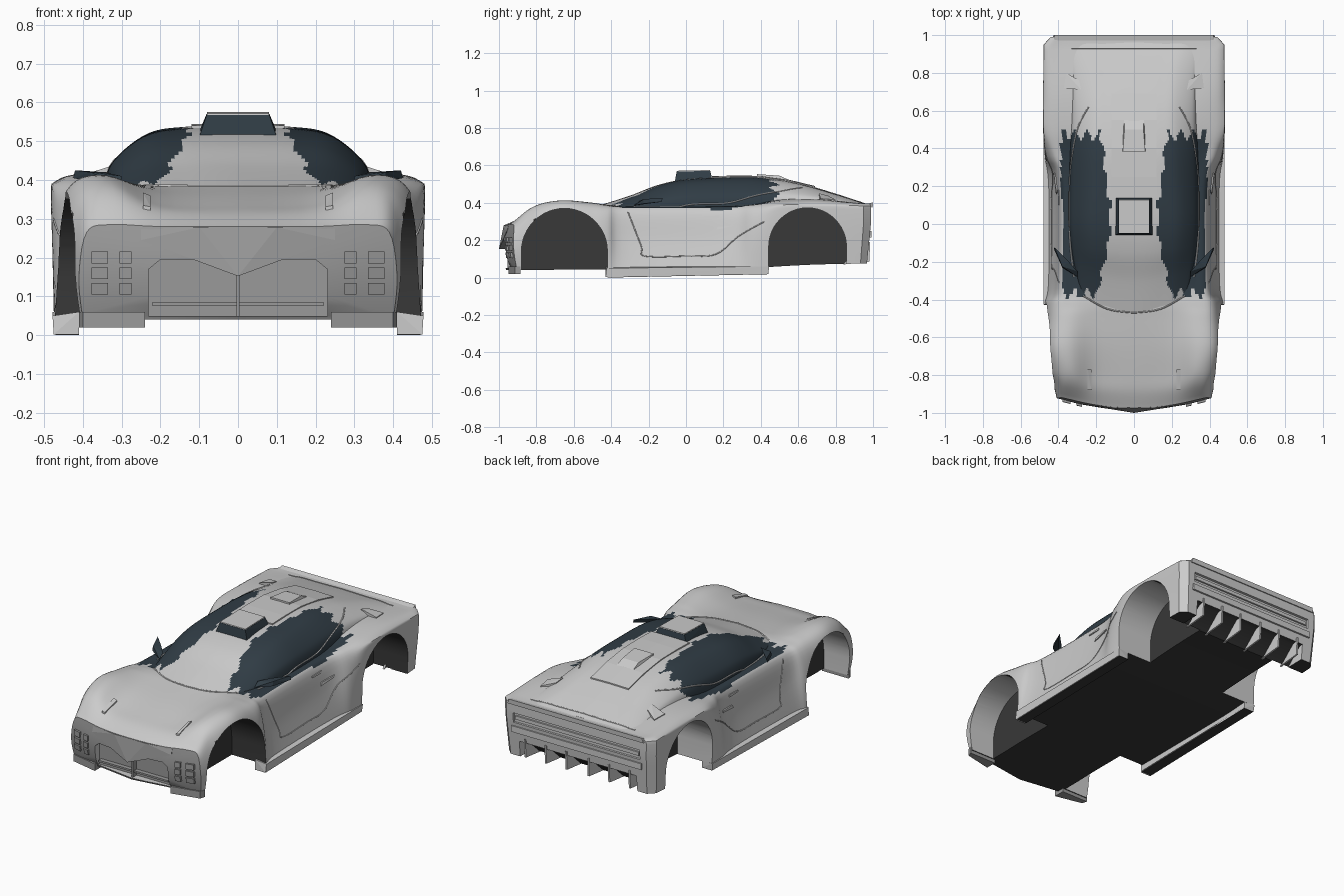
import bpy, bmesh, math
from mathutils import Vector
from mathutils.bvhtree import BVHTree

if "Cube" in bpy.data.objects:
    bpy.data.objects.remove(bpy.data.objects["Cube"])

def material(name, *rgb):
    m = bpy.data.materials.new(name)
    m.diffuse_color = (*rgb, 1)
    m.use_nodes = True
    m.node_tree.nodes["Principled BSDF"].inputs["Base Color"].default_value = m.diffuse_color
    return m

glass = material("dark_glass", .03, .046, .06)
charcoal = material("underbody", .04, .04, .04)
bumper = material("bumper_grey", .32, .32, .32)

def add_object(name, bm, mirror=False, mat=None):
    bmesh.ops.recalc_face_normals(bm, faces=bm.faces[:])
    me = bpy.data.meshes.new(name)
    bm.to_mesh(me)
    ob = bpy.data.objects.new(name, me)
    bpy.context.collection.objects.link(ob)
    if mat:
        me.materials.append(mat)
    if mirror:
        ob.modifiers.new("mirror", 'MIRROR')
    return ob

def smooth(ob, deg):
    bpy.ops.object.select_all(action='DESELECT')
    ob.select_set(True)
    bpy.context.view_layer.objects.active = ob
    bpy.ops.object.shade_smooth_by_angle(angle=math.radians(deg))

def hull(name, pts, mirror=False, mat=None):
    """Convex solid around the given points."""
    bm = bmesh.new()
    for p in pts:
        bm.verts.new(p)
    bmesh.ops.convex_hull(bm, input=bm.verts[:])
    bmesh.ops.delete(bm, geom=[v for v in bm.verts if not v.link_faces], context='VERTS')
    bmesh.ops.dissolve_limit(bm, angle_limit=0.01, verts=bm.verts[:], edges=bm.edges[:])
    return add_object(name, bm, mirror, mat)

def wide(name, pts, mat=None):
    """Convex solid symmetric about x = 0."""
    return hull(name, [(s * x, y, z) for s in (-1, 1) for x, y, z in pts], False, mat)

def bar(name, x, y, z, mat=None):
    return wide(name, [(x, b, c) for b in y for c in z], mat)

def spline(rows, n):
    """Catmull-Rom through rows of equal length."""
    out = []
    for i in range(len(rows) - 1):
        a, b, c, d = (rows[max(0, min(len(rows) - 1, i + k))] for k in (-1, 0, 1, 2))
        for t in (s / n for s in range(n)):
            out.append([q + .5 * t * (r - p + t * (2*p - 5*q + 4*r - w + t * (3*(q - r) + w - p)))
                        for p, q, r, w in zip(a, b, c, d)])
    return out + [list(rows[-1])]

def loft(rings):
    bm = bmesh.new()
    vs = [[bm.verts.new(p) for p in r] for r in rings]
    for a, b in zip(vs, vs[1:]):
        for i in range(len(a)):
            bm.faces.new((a[i - 1], a[i], b[i], b[i - 1]))
    for end in (vs[0], vs[-1]):
        bm.faces.new(end)
    return bm

def mirrored(half, zb):
    return half + [[0, zb]] + [[-x, z] for x, z in reversed(half[1:])]

# Lower body: y, then x/z of centre (z only), valley, crest, shoulder, waist, bottom
STATIONS = [
    (-.985, .28, .20, .28, .33, .285, .39, .265, .41, .15, .40, .04),
    (-.90, .315, .20, .32, .32, .357, .395, .335, .425, .20, .415, .04),
    (-.80, .335, .20, .34, .33, .395, .415, .365, .45, .25, .44, .04),
    (-.65, .36, .20, .365, .34, .412, .43, .388, .465, .28, .46, .043),
    (-.50, .38, .20, .38, .34, .40, .425, .37, .465, .25, .47, .043),
    (-.42, .388, .20, .385, .33, .388, .415, .365, .455, .24, .472, .043),
    (-.30, .38, .20, .38, .32, .378, .39, .358, .42, .20, .455, .043),
    (.20, .385, .20, .385, .32, .38, .388, .36, .42, .20, .455, .045),
    (.36, .40, .20, .40, .34, .39, .43, .375, .465, .26, .472, .05),
    (.50, .42, .20, .42, .36, .413, .462, .395, .481, .34, .475, .06),
    (.70, .42, .20, .42, .38, .418, .468, .398, .481, .34, .475, .07),
    (.95, .395, .20, .395, .38, .395, .464, .39, .478, .34, .465, .075)]

def bend(x, y, z):
    w = max(0, min(1, (-.6 - y) / .38)) ** 2
    y += w * (.06 * (x / .4) ** 2 + 1.2 * (z - .18) ** 2)
    return (x, y - max(0, min(1, (y - .85) / .13)) * .1 * max(0, .3 - z), z)

def cap(y, ring, zm, scales):
    return [(y, [[x * k, zm + (z - zm) * k] for x, z in ring]) for k in scales]

rings = []
for s in spline(STATIONS, 6):
    half = [[0, s[1]]] + [[s[i], s[i + 1]] for i in (2, 4, 6, 8, 10)]
    rings.append((s[0], mirrored(spline(half, 5), s[11])))
tail = (.99, [[x * .925, z] for x, z in rings[-1][1]])
rings = cap(*rings[0], .16, (.1, .4, .7)) + rings + [tail] + cap(*tail, .23, (.7, .4, .1))
body = add_object("body_shell", loft([[bend(x, y, z) for x, z in r] for y, r in rings]))

# Cutters: wheel wells, grille mouth, diffuser tunnel, tail light recess
WHEELS = ((-.65, .14, .23), (.65, .165, .208))
cutters = [wide("grille_cutter", [(x, y, z) for y in (-1.1, -.92) for x, z in ((.23, .05), (.23, .17), (.20, .195))]),
           wide("diffuser_cutter", [(.37, .84, .06), (.37, 1.1, .06), (.37, 1.1, .19), (.37, .95, .16)]),
           bar("tail_cutter", .40, (.975, 1.1), (.27, .325))]
for yc, zc, r in WHEELS:
    arch = [(yc + r * math.cos(a * math.pi / 24), zc + r * math.sin(a * math.pi / 24)) for a in range(25)]
    for s in (-1, 1):
        cutters.append(hull("wheel_cutter", [(s * x, y, z) for x in (.255, .6)
                                             for y, z in arch + [(yc - r, -.1), (yc + r, -.1)]]))
bpy.context.view_layer.objects.active = body
for c in cutters:
    m = body.modifiers.new("cut", 'BOOLEAN')
    m.operation, m.solver, m.object = 'DIFFERENCE', 'EXACT', c
    bpy.ops.object.modifier_apply(modifier=m.name)
    bpy.data.objects.remove(c)
smooth(body, 35)

# Cabin: y, roof z, roof half width, base half width, base z
CABIN = [(-.47, .384, .21, .28, .365), (-.30, .438, .23, .315, .37), (-.15, .495, .24, .335, .37),
         (0, .526, .245, .345, .37), (.2, .537, .24, .345, .37), (.4, .537, .23, .34, .38),
         (.6, .506, .22, .335, .39), (.8, .449, .23, .335, .39), (.96, .396, .26, .35, .375)]
rings = []
for y, zr, wr, wb, zb in spline(CABIN, 14):
    half = [[0, zr], [wr * .6, zr - .003], [wr, zr - (zr - zb) * .13],
            [.8 * wb + .2 * wr, zb + (zr - zb) * .45], [wb, zb]]
    k = max(0, min(1, (.05 - y) / .5)) * .09
    rings.append([(x, y + k * (x / .3) ** 2, z) for x, z in mirrored(spline(half, 10), zb)])
cabin = add_object("cabin", loft(rings))
smooth(cabin, 40)

# Dark glass band on cabin and belt, dark underside and wells, grey nose; surface lookup trees
trees = []
for ob in (cabin, body):
    ob.data.materials.clear()
    for m in (None, glass, charcoal, bumper):
        ob.data.materials.append(m)
    for p in ob.data.polygons:
        (x, y, z), n = p.center, p.normal
        x = abs(x)
        inner = .13 + max(0, -y - .1) * .25 + max(0, y - .1) * .12 + .01 * math.sin(45 * y)
        if inner < x < .385 and z > .366 and -.37 < y + .03 * math.sin(95 * x) < .47 and len(p.vertices) < 5:
            p.material_index = 1
        elif ob == body:
            well = x < .47 and any(math.hypot(y - yc, max(0, z - zc)) < r + .003 for yc, zc, r in WHEELS)
            if (n.z < -.6 and z < .19) or (well and (abs(n.x) > .9 and x < .3 or n.y < -.4)):
                p.material_index = 2
            elif y < -.87 and n.y < -.5 and z < .275:
                p.material_index = 3
    trees.append(BVHTree.FromPolygons([v.co for v in ob.data.vertices], [p.vertices[:] for p in ob.data.polygons]))
AXES = {'x': Vector((1, 0, 0)), 'z': Vector((0, 0, 1)), 'y': Vector((0, -1, 0))}

def on_surface(side, u, v):
    start = {'x': (1, u, v), 'z': (u, v, 1), 'y': (u, -2, v)}[side]
    hits = [h for h in (t.ray_cast(Vector(start), -AXES[side]) for t in trees) if h[0]]
    return [min(hits, key=lambda h: h[3])[0]] if hits else []

def seam(name, side, path, width=.003):
    """Thin trim line following the surface."""
    cu = bpy.data.curves.new(name, 'CURVE')
    cu.dimensions, cu.bevel_depth, cu.bevel_resolution = '3D', width, 1
    pts = [q for p in spline(path, 6) for q in on_surface(side, *p)]
    sp = cu.splines.new('POLY')
    sp.points.add(len(pts) - 1)
    for q, p in zip(sp.points, pts):
        q.co = (*p, 1)
    ob = bpy.data.objects.new(name, cu)
    bpy.context.collection.objects.link(ob)
    ob.modifiers.new("mirror", 'MIRROR')

def pad(name, side, corners, h=.005, mirror=True, mat=None):
    """Slightly raised panel on the surface."""
    base = [p for c in corners for p in on_surface(side, *c)]
    hull(name, [p + AXES[side] * k for p in base for k in (-.01, h)], mirror, mat)

# Panel seams, handles and vents
seam("door_seam", 'x', [(-.31, .35), (-.24, .17), (-.22, .115), (0, .115), (.16, .125), (.28, .22), (.42, .30)])
seam("window_frame", 'z', [(.318, -.28), (.338, -.1), (.342, .1), (.335, .3), (.30, .5), (.24, .62)], .004)
seam("windshield_base", 'z', [(0, -.47), (.14, -.45), (.27, -.38)], .004)
seam("rear_deck_seam", 'z', [(0, .93), (.2, .93), (.33, .93)])
pad("door_handle", 'x', [(.10, .32), (.18, .32), (.18, .332), (.10, .328)])
pad("side_vent", 'x', [(.16, .255), (.27, .27), (.27, .28), (.17, .272)])
pad("hood_lamp", 'z', [(.225, -.88), (.245, -.88), (.245, -.77), (.225, -.77)], .009)
pad("deck_vent", 'z', [(.28, .71), (.37, .72), (.36, .80), (.29, .76)])
# Roof scoop and engine cover
wide("roof_scoop", [(.10, -.06, .51), (.10, .14, .525), (.081, -.05, .567), (.081, .13, .57)], glass)
wide("roof_scoop_lid", [(.08, -.05, .56), (.08, .13, .56), (.08, -.048, .571), (.08, .128, .575)])
for a, b in ((.14, .25), (.25, .4), (.4, .55), (.55, .69)):
    pad("engine_cover", 'z', [(x, y) for x in (-.12, 0, .12) for y in (a, b)], .007, False)
wide("engine_scoop", [(.06, .38, .53), (.06, .38, .553), (.05, .5, .545), (.055, .6, .50)])
# Mirrors
hull("mirror", [(.30, -.28, .385), (.30, -.25, .41), (.345, -.2, .42), (.42, -.125, .425), (.425, -.13, .405),
                (.38, -.23, .395), (.38, -.225, .42)], True, glass)
# Nose: V shaped beak, brows, grille bars, lamps, splitter corners
wide("nose_beak", [(0, -1.0, .152), (0, -.94, .152), (0, -.99, .20), (.25, -.96, .245), (.25, -.92, .245),
                   (.25, -.95, .275), (.1, -.975, .278), (.25, -.92, .275)], bumper)
bar("grille_bar", .22, (-.945, -.92), (.075, .085), bumper)
bar("grille_post", .004, (-.955, -.92), (.05, .16), bumper)
for x0, x1 in ((.275, .305), (.335, .378)):
    for z in (.105, .145, .185):
        pad("headlight", 'y', [(x0, z), (x1, z), (x1, z + .03), (x0, z + .03)], .012, True, bumper)
hull("splitter_corner", [(x, y, z) for x, y in ((.24, -.95), (.40, -.915), (.41, -.885), (.24, -.885))
                         for z in (.02, .06)], True, bumper)
# Sills
hull("sill", [(.41, -.43, .002), (.475, -.43, .002), (.478, -.425, .05), (.41, -.43, .06), (.475, -.34, .008), (.46, 0, .012),
              (.46, 0, .05), (.475, .44, .02), (.478, .445, .06), (.41, .44, .02), (.41, .44, .06)], True)
hull("sill_underside", [(x, y, z + d) for x, y, z in ((.41, -.42, 0), (.47, -.42, 0), (.41, .44, .018), (.47, .44, .018))
                        for d in (0, .01)], True, charcoal)
# Tail: spoiler lip, light bars, diffuser fins
wide("spoiler_lip", [(.43, .95, .385), (.41, .95, .39), (.43, .998, .375), (.42, 1.0, .402)])
bar("tail_light_bar", .39, (.95, .985), (.288, .308))
bar("rear_bumper_bar", .41, (.93, .992), (.215, .25))
for x in (.07, .2, .33):
    hull("diffuser_fin", [(x + d, y, z) for d in (-.005, .005)
                          for y, z in ((.84, .07), (.98, .085), (.985, .19), (.93, .17))], True)
